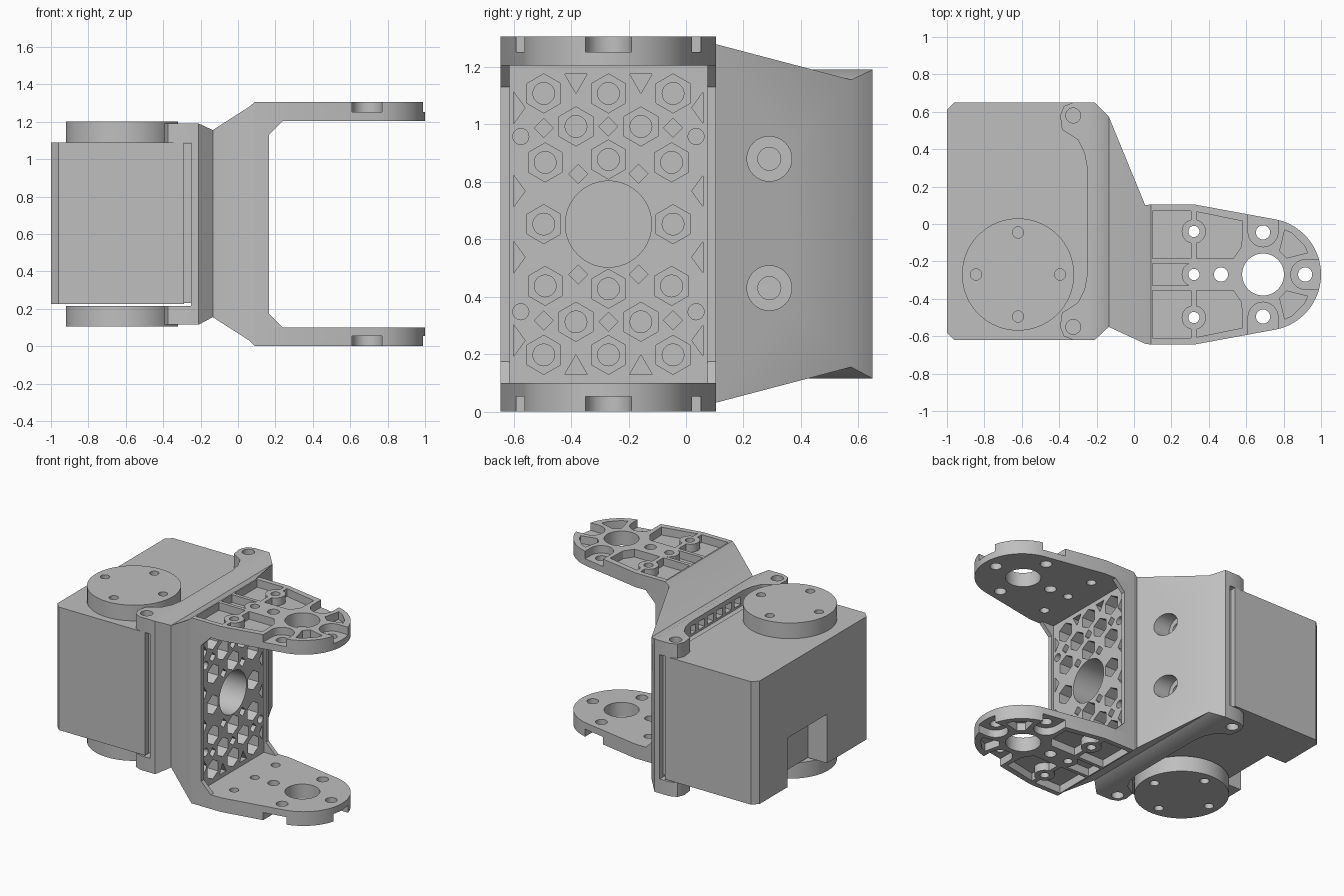
import bpy, bmesh
from math import cos, sin, pi, radians

if "Cube" in bpy.data.objects:
    bpy.data.objects.remove(bpy.data.objects["Cube"], do_unlink=True)

HEIGHT = 1.305          # total height of the bracket
MID_Z = HEIGHT / 2
AXIS_Y = -0.27          # centre line of the fork
parts = []


def ngon(cx, cy, r, n=32, start=0.0):
    return [(cx + r * cos(start + 2 * pi * i / n), cy + r * sin(start + 2 * pi * i / n))
            for i in range(n)]


def rect(a0, a1, b0, b1):
    return [(a0, b0), (a1, b0), (a1, b1), (a0, b1)]


def place(p, d, axis):
    if axis == "x":
        return (d, p[0], p[1])
    if axis == "y":
        return (p[0], d, p[1])
    return (p[0], p[1], d)


def finish(name, bm, keep):
    bmesh.ops.recalc_face_normals(bm, faces=bm.faces[:])
    mesh = bpy.data.meshes.new(name)
    bm.to_mesh(mesh)
    bm.free()
    ob = bpy.data.objects.new(name, mesh)
    bpy.context.scene.collection.objects.link(ob)
    if keep:
        parts.append(ob)
    else:
        ob.hide_render = True
    return ob


def loft(name, rings, keep=True):
    """Skin one or more lists of equal-length rings into closed solids."""
    bm = bmesh.new()
    for stack in rings:
        rows = [[bm.verts.new(co) for co in ring] for ring in stack]
        for a, b in zip(rows, rows[1:]):
            for i in range(len(a)):
                j = (i + 1) % len(a)
                bm.faces.new((a[i], a[j], b[j], b[i]))
        bm.faces.new(rows[0])
        bm.faces.new(rows[-1])
    return finish(name, bm, keep)


def prisms(name, shapes, lo, hi, axis="z", keep=True):
    return loft(name, [[[place(p, d, axis) for p in s] for d in (lo, hi)] for s in shapes], keep)


def cut(targets, cutter):
    for ob in targets:
        mod = ob.modifiers.new("cut", "BOOLEAN")
        mod.operation = "DIFFERENCE"
        mod.solver = "EXACT"
        mod.object = cutter
        dg = bpy.context.evaluated_depsgraph_get()
        mesh = bpy.data.meshes.new_from_object(ob.evaluated_get(dg))
        ob.modifiers.clear()
        ob.data = mesh
    bpy.data.objects.remove(cutter, do_unlink=True)


def cutter(shapes, lo, hi, axis="z"):
    return prisms("cutter", shapes, lo, hi, axis, keep=False)


def flipped_copy(ob, name):
    """Mirror a part from the top to the bottom."""
    mesh = ob.data.copy()
    for v in mesh.vertices:
        v.co.z = HEIGHT - v.co.z
    mesh.flip_normals()
    twin = bpy.data.objects.new(name, mesh)
    bpy.context.scene.collection.objects.link(twin)
    parts.append(twin)


def four_way(points):
    """Mirror offsets about the wall centre, without repeats."""
    return sorted({(AXIS_Y + sy * v, MID_Z + sz * w)
                   for v, w in points for sy in (1, -1) for sz in (1, -1)})


# Motor body with a cable notch low in its outer face
outline = [(-1, -0.58), (-0.96, -0.62), (-0.29, -0.62), (-0.29, 0.65), (-0.96, 0.65), (-1, 0.61)]
body = prisms("motor_body", [outline], 0.225, 1.09)
cut([body], cutter([rect(-1.1, -0.85, -0.14, 0.30)], 0.1, 0.57))
prisms("motor_neck", [rect(-0.29, -0.25, -0.58, 0.61)], 0.23, 1.085)

# Output discs with screw holes
disc = prisms("top_disc", [ngon(-0.62, AXIS_Y, 0.3, 64)], 1.09, 1.2)
cut([disc], cutter([ngon(x, y, 0.03, 20) for x, y in ngon(-0.62, AXIS_Y, 0.225, 4)], 1.12, 1.3))
flipped_copy(disc, "bottom_disc")

# Mounting plate flaring into the fork base
sections = [(-0.25, -0.62, 0.65, 0.115, 1.19), (-0.21, -0.62, 0.65, 0.115, 1.19),
            (-0.135, -0.55, 0.575, 0.155, 1.155), (0.06, -0.64, 0.10, 0.03, 1.28),
            (0.09, -0.645, 0.105, 0, HEIGHT)]
base = loft("mounting_base", [[[place(p, x, "x") for p in rect(y0, y1, z0, z1)]
                               for x, y0, y1, z0, z1 in sections]])
wall = prisms("fork_wall", [rect(-0.645, 0.105, 0.1, 1.205)], 0.09, 0.15, "x")

# Screw access holes in the sloping side, and slots in the rear face
screws = [(0.29, 0.88), (0.29, 0.43)]
cut([base], cutter([ngon(y, z, 0.078) for y, z in screws], -0.11, 0.2, "x"))
cut([base], cutter([ngon(y, z, 0.04, 24) for y, z in screws], -0.2, 0.1, "x"))
slots = [rect(y, y + 0.07, z, z + 0.055) for z in (0.15, 1.1)
         for y in [-0.25 + 0.1 * i for i in range(6)]]
cut([base], cutter(slots, -0.3, -0.2, "x"))

# Honeycomb pockets in the fork wall
cells = four_way([(0.225, 0.455), (0, 0.455), (0.113, 0.34), (0, 0.225), (0.22, 0.215), (0.225, 0)])
gaps = four_way([(0, 0.34), (0.225, 0.335), (0.105, 0.175)])
pins = four_way([(0.305, 0.305)])
pockets = [ngon(y, z, 0.068, 6, pi / 2) for y, z in cells]
pockets += [ngon(y, z, 0.033, 4) for y, z in gaps]
pockets += [ngon(y, z, 0.028, 20) for y, z in pins]
for y, z in four_way([(0.113, 0.5)]):
    pockets.append(ngon(y, z, 0.045, 3, -pi / 2 if z > MID_Z else pi / 2))
for y, z in four_way([(0.33, 0.115), (0.33, 0.405)]):
    s = 1 if y > AXIS_Y else -1
    pockets.append([(y, z - 0.055), (y, z + 0.055), (y - s * 0.04, z)])
cut([base, wall], cutter(pockets, 0.05, 0.3, "x"))
cut([base], cutter([ngon(y, z, 0.038, 20) for y, z in cells], 0.01, 0.08, "x"))
cut([base, wall], cutter([ngon(AXIS_Y, MID_Z, 0.15, 64)], -0.08, 0.3, "x"))

# Edge rails with corner gussets
rail = [(0.15, 0.1), (0.24, 0.1), (0.165, 0.175), (0.165, 1.13), (0.24, 1.205), (0.15, 1.205)]
prisms("front_rail", [rail], -0.645, -0.615, "y")
prisms("rear_rail", [rail], 0.075, 0.105, "y")

# Mounting ears hooking over the motor
ear = [(-0.25, 0.65), (-0.325, 0.65), (-0.375, 0.63), (-0.395, 0.58), (-0.385, 0.505),
       (-0.30, 0.45), (-0.265, 0.38), (-0.25, 0.3)]
ears = prisms("top_ears", [ear, [(x, 0.03 - y) for x, y in ear]], 1.09, 1.19)
cut([ears], cutter([ngon(-0.325, 0.58, 0.04, 24), ngon(-0.325, -0.55, 0.04, 24)], 1.11, 1.3))
flipped_copy(ears, "bottom_ears")


# Fork arm with a rounded tip
def shift(pts, side=1):
    return [(x, AXIS_Y + side * v) for x, v in pts]


arc = [(0.70 + 0.3 * cos(radians(a)), 0.3 * sin(radians(a))) for a in range(-80, 81, 5)]
arm_outline = [(0.09, -0.375), (0.32, -0.375)] + arc + [(0.32, 0.375), (0.09, 0.375)]
arm = prisms("top_arm", [shift(arm_outline)], 1.205, HEIGHT)

# Weight-saving pockets leaving round bosses
HUB = 0.69
inner = rect(0.1, 0.305, 0.085, 0.34)
middle = [(0.335, 0.085), (0.53, 0.085), (0.575, 0.15), (0.58, 0.285), (0.335, 0.335)]
tip = [(HUB + r * cos(radians(a)), r * sin(radians(a)))
       for r, a in [(0.265, 26), (0.27, 35), (0.27, 55), (0.265, 64), (0.155, 55), (0.155, 35)]]
recess = [shift(p, s) for p in (inner, middle, tip) for s in (1, -1)]
recess.append(shift(rect(0.1, 0.3, -0.06, 0.06)))
small = [(0.32, 0.23), (0.32, 0), (0.32, -0.23), (0.47, 0)]
tool = cutter(recess, 1.25, 1.4)
cut([tool], cutter([ngon(x, AXIS_Y + v, 0.065) for x, v in small], 1.2, 1.5))
cut([arm], tool)

# Open notches around the outer screw holes
for turn in (-pi / 2, 0, pi / 2):
    u = [(0.08 * cos(pi / 2 + pi * i / 16), 0.08 * sin(pi / 2 + pi * i / 16)) for i in range(17)]
    u += [(0.2, -0.08), (0.2, 0.08)]
    notch = [(HUB + (0.228 + a) * cos(turn) - b * sin(turn),
              (0.228 + a) * sin(turn) + b * cos(turn)) for a, b in u]
    cut([arm], cutter([shift(notch)], 1.252, 1.4))

# Hub opening and screw holes through the arm
holes = [ngon(HUB, AXIS_Y, 0.112, 48)]
holes += [ngon(x, y, 0.038, 24) for x, y in ngon(HUB, AXIS_Y, 0.225, 4)]
holes += [ngon(x, AXIS_Y + v, 0.03, 20) for x, v in small[:3]]
cut([arm], cutter(holes, 1.1, 1.5))
flipped_copy(arm, "bottom_arm")

# Plain grey finish, smooth curves and crisp edges
grey = bpy.data.materials.new("plain_grey")
grey.use_nodes = True
colour = (0.52, 0.52, 0.52, 1)
grey.diffuse_color = colour
grey.node_tree.nodes["Principled BSDF"].inputs["Base Color"].default_value = colour
for ob in bpy.context.view_layer.objects:
    ob.select_set(ob in parts)
for ob in parts:
    ob.data.materials.clear()
    ob.data.materials.append(grey)
bpy.context.view_layer.objects.active = parts[0]
bpy.ops.object.shade_smooth_by_angle(angle=radians(30))
